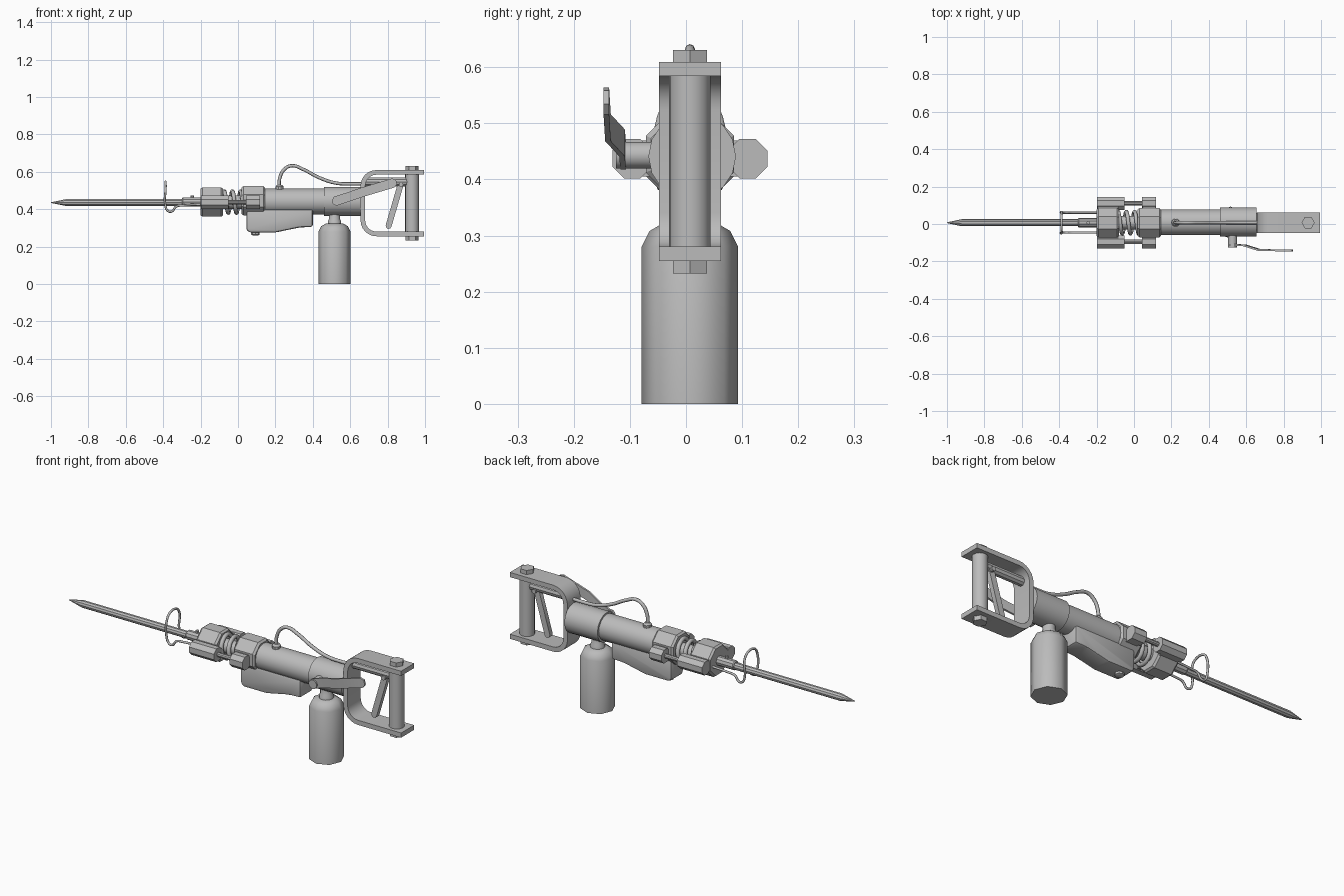
import bpy, bmesh, math
from mathutils import Vector, Matrix

cube = bpy.data.objects.get("Cube")
if cube:
    bpy.data.objects.remove(cube, do_unlink=True)

YC, ZC = 0.007, 0.438   # main axis of the tool

metal = bpy.data.materials.new("grey metal")
metal.use_nodes = True
GREY = (0.5, 0.5, 0.5, 1)
metal.diffuse_color = GREY
metal.node_tree.nodes["Principled BSDF"].inputs["Base Color"].default_value = GREY


def finish(obj, angle):
    for o in bpy.context.selected_objects:
        o.select_set(False)
    bpy.context.view_layer.objects.active = obj
    obj.select_set(True)
    if obj.type == 'CURVE':
        bpy.ops.object.convert(target='MESH')
        obj = bpy.context.object
    bpy.ops.object.shade_smooth_by_angle(angle=math.radians(angle))
    return obj


def add_mesh(name, bm, angle):
    bmesh.ops.recalc_face_normals(bm, faces=bm.faces)
    me = bpy.data.meshes.new(name)
    bm.to_mesh(me)
    bm.free()
    me.materials.append(metal)
    obj = bpy.data.objects.new(name, me)
    bpy.context.collection.objects.link(obj)
    return finish(obj, angle)


def lathe(name, profile, centre, axis='X', sides=16, angle=35, turn=0.0):
    """Closed solid of (position, radius) rings along an axis through centre."""
    bm = bmesh.new()
    rings = []
    for pos, rad in profile:
        ring = []
        for i in range(sides):
            a = 2 * math.pi * (i + turn) / sides
            u, v = rad * math.cos(a), rad * math.sin(a)
            p = {'X': (pos, u, v), 'Y': (u, pos, v), 'Z': (u, v, pos)}[axis]
            ring.append(bm.verts.new(Vector(p) + Vector(centre)))
        rings.append(ring)
    for r, s in zip(rings, rings[1:]):
        for i in range(sides):
            j = (i + 1) % sides
            bm.faces.new((r[i], r[j], s[j], s[i]))
    bm.faces.new(rings[0])
    bm.faces.new(rings[-1])
    return add_mesh(name, bm, angle)


def slab(name, outline, y0, y1, angle=35, bevel=0.0):
    """Side outline in x and z, extruded from y0 to y1."""
    bm = bmesh.new()
    face = bm.faces.new([bm.verts.new((x, y0, z)) for x, z in outline])
    out = bmesh.ops.extrude_face_region(bm, geom=[face])
    verts = [e for e in out["geom"] if isinstance(e, bmesh.types.BMVert)]
    bmesh.ops.translate(bm, verts=verts, vec=(0, y1 - y0, 0))
    if bevel:
        bmesh.ops.bevel(bm, geom=bm.edges[:], offset=bevel, segments=2,
                        affect='EDGES', profile=0.5)
    return add_mesh(name, bm, angle)


def tube(name, points, radius, smooth=True, sides=2):
    cu = bpy.data.curves.new(name, 'CURVE')
    cu.dimensions = '3D'
    cu.bevel_depth = radius
    cu.bevel_resolution = sides
    cu.resolution_u = 5
    cu.use_fill_caps = True
    sp = cu.splines.new('BEZIER' if smooth else 'POLY')
    pts = sp.bezier_points if smooth else sp.points
    pts.add(len(points) - 1)
    for p, co in zip(pts, points):
        if smooth:
            p.co = co
            p.handle_left_type = p.handle_right_type = 'AUTO'
        else:
            p.co = (*co, 1)
    cu.materials.append(metal)
    obj = bpy.data.objects.new(name, cu)
    bpy.context.collection.objects.link(obj)
    return finish(obj, 50)


def bar(a, b, w):
    """Outline of a straight bar with rounded ends."""
    a, b = Vector(a), Vector(b)
    base = math.atan2(b.y - a.y, b.x - a.x)
    pts = []
    for c, start in ((b, -90), (a, 90)):
        for k in range(5):
            t = base + math.radians(start + 45 * k)
            pts.append((c.x + w * math.cos(t), c.y + w * math.sin(t)))
    return pts


AXIS = (0, YC, ZC)

# Chisel, collar and barrel
lathe("chisel", [(-1, .002), (-.92, .019), (-.2, .019)], (0, YC, .435), sides=10)
lathe("chisel_collar", [(-.3, .021), (-.295, .025), (-.19, .025)], AXIS, sides=10)
lathe("collar_pin", [(.02, .009), (.036, .009)], (-.245, YC, ZC), 'Z', 8)
lathe("front_retainer", [(-.2, .077), (-.19, .085), (-.09, .085), (-.08, .077)],
      AXIS, sides=8, angle=20, turn=.5)
lathe("spring_core", [(-.09, .036), (.03, .036)], AXIS, sides=12)
lathe("barrel_collar", [(.02, .077), (.03, .085), (.135, .085), (.145, .075)],
      (0, YC, .445), sides=8, angle=20, turn=.5)
lathe("barrel", [(.14, .069), (.47, .069)], (0, YC + .002, .441))
lathe("rear_housing", [(.46, .078), (.655, .078)], (0, YC + .004, .441))

# Spring
turns, steps = 2.5, 40
tube("spring", [(-.085 + .11 * k / steps,
                 YC + .058 * math.cos(2 * math.pi * turns * k / steps),
                 ZC + .058 * math.sin(2 * math.pi * turns * k / steps))
                for k in range(steps + 1)], .011, smooth=False)

# Side lugs and tie rods
for side, s in (("left", 1), ("right", -1)):
    y = YC + s * .103
    for part, x0, x1 in (("front", -.197, -.05), ("rear", .043, .117)):
        lathe(f"{part}_lug_{side}", [(x0, .038), (x1, .038)], (0, y, .437),
              sides=8, angle=20, turn=.5)
        slab(f"{part}_lug_web_{side}",
             [(x0 + .005, .405), (min(x1, -.085) if x0 < 0 else x1 - .003, .405),
              (min(x1, -.085) if x0 < 0 else x1 - .003, .469), (x0 + .005, .469)],
             YC + s * .06, y)
    lathe(f"tie_rod_{side}", [(-.1, .012), (.06, .012)], (0, y, .437), sides=10)

# Wire chisel retainer: one bent loop, mirrored about the middle
half = [(-.2, .425), (-.29, .42), (-.332, .413), (-.353, .388), (-.374, .39),
        (-.389, .425), (-.387, .51)]
W = .053
loop = [(x, YC - W, z) for x, z in half]
loop += [(-.387, YC - W * .55, .54), (-.387, YC + W * .55, .54)]
loop += [(x, YC + W, z) for x, z in reversed(half)]
tube("wire_retainer", loop, .006)

# Lower chamber with its drain bolt
slab("lower_chamber", [(.045, .40), (.045, .29), (.06, .275), (.2, .275), (.27, .29),
                       (.33, .302), (.40, .305), (.40, .40)],
     YC - .054, YC + .054, bevel=.012)
lathe("drain_bolt", [(.26, .015), (.264, .023), (.285, .023)], (.093, YC, 0), 'Z', 8)

# Canister
lathe("canister", [(0, .086), (.28, .086), (.308, .072), (.322, .048)],
      (.516, YC, 0), 'Z', 8, angle=50)
lathe("canister_neck", [(.31, .036), (.335, .036), (.345, .03), (.39, .03)],
      (.516, YC, 0), 'Z', 12)


# Handle frame: a band bent round two corners
def band(inset):
    r = .085 - inset
    x, top, low = .655 + inset, .609 - inset, .255 + inset
    pts = [(.995, top)]
    for cz, start in ((top - r, 90), (low + r, 180)):
        for k in range(7):
            t = math.radians(start + 15 * k)
            pts.append((x + r + r * math.cos(t), cz + r * math.sin(t)))
    return pts + [(.995, low)]


slab("handle_frame", band(0) + band(.025)[::-1], YC - .055, YC + .055)
lathe("handle_grip", [(.27, .037), (.59, .037)], (.931, YC, 0), 'Z')
for name, z0, z1 in (("top_bolt", .6, .631), ("bottom_bolt", .232, .265)):
    lathe(name, [(z0, .035), (z1, .035)], (.931, YC, 0), 'Z', 6)

# Trigger and its support
lathe("trigger_support", [(.67, .024), (.905, .024)], (0, YC, .545), sides=10)
slab("trigger", bar((.872, .54), (.805, .31), .016), YC - .012, YC + .012)
lathe("trigger_pin", [(-.03, .012), (.03, .012)], (.872, YC, .53), 'Y', 10)

# Throttle lever: flat bar kinked outwards
lathe("lever_pivot", [(-.125, .024), (-.05, .024)], (.527, 0, .443), 'Y', 12)
bm = bmesh.new()
rows = []
for x, y, z in ((.508, -.112, .439), (.52, -.112, .442), (.59, -.114, .465),
                (.67, -.139, .492), (.83, -.142, .54), (.847, -.142, .546)):
    w = .012 if x in (.508, .847) else .024
    rows.append([bm.verts.new((x - dz * .28, y + dy, z + dz))
                 for dy, dz in ((-.005, -w), (.005, -w), (.005, w), (-.005, w))])
for r, s in zip(rows, rows[1:]):
    for i in range(4):
        j = (i + 1) % 4
        bm.faces.new((r[i], r[j], s[j], s[i]))
bm.faces.new(rows[0])
bm.faces.new(rows[-1])
add_mesh("throttle_lever", bm, 35)

# Air hose and its fitting
tube("air_hose", [(x, YC, z) for x, z in
                  ((.222, .5), (.222, .56), (.25, .615), (.29, .632), (.35, .612),
                   (.43, .57), (.52, .54), (.6, .535), (.72, .538))], .009)
lathe("hose_fitting", [(.49, .022), (.52, .022), (.53, .014)], (.222, YC, 0), 'Z', 10)
